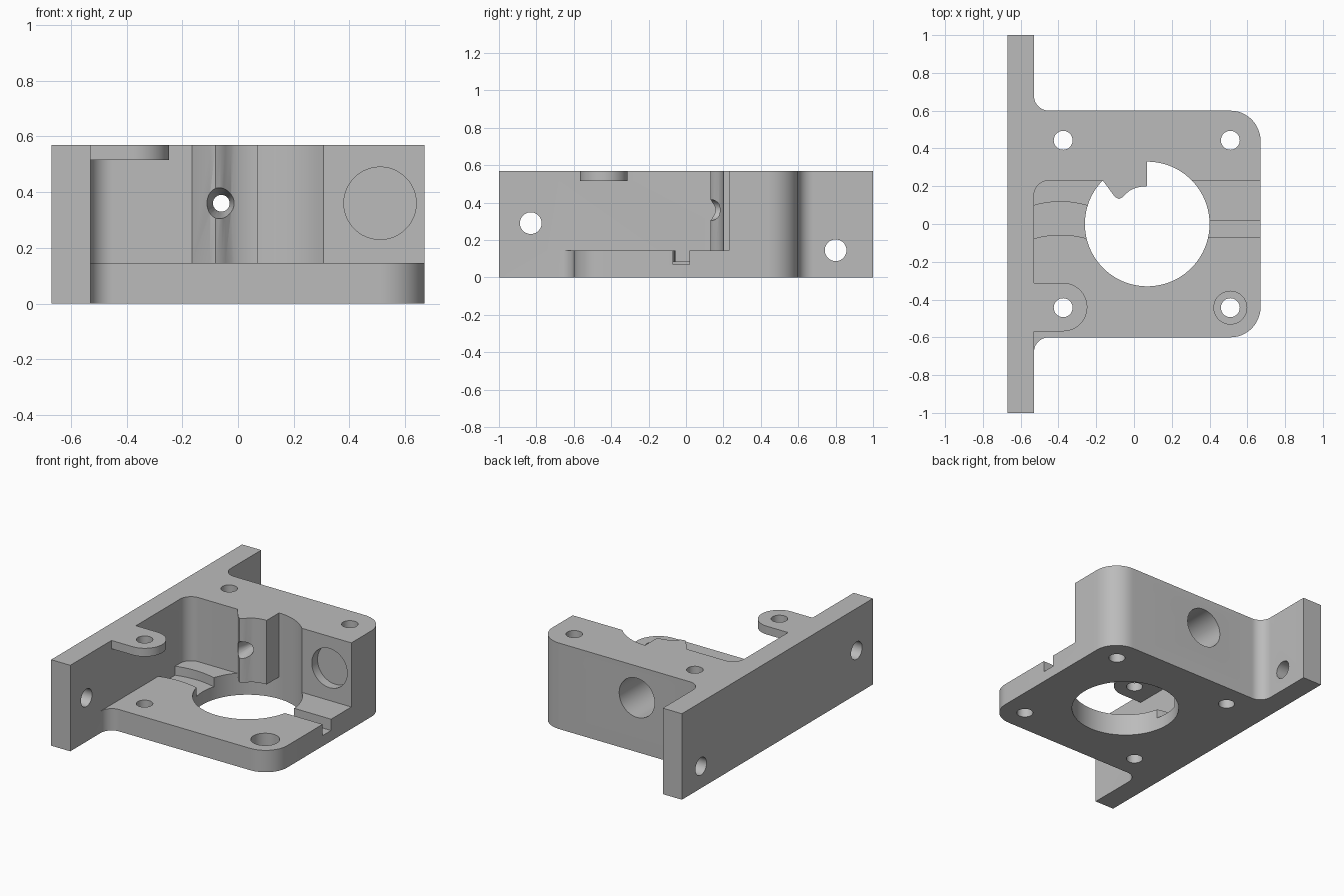
import bpy, bmesh
from math import radians, cos, sin, sqrt
from mathutils import Matrix, Vector

cube = bpy.data.objects.get("Cube")
if cube:
    bpy.data.objects.remove(cube, do_unlink=True)

PLATE_BACK, PLATE_FACE, SIDE = -0.67, -0.53, 0.67
HALF, TOP, FLOOR, WALL = 0.6, 0.57, 0.145, 0.23
FILLET, CORNER = 0.08, 0.16
BORE_X, BORE_R = 0.07, 0.33

grey = bpy.data.materials.new("plain grey")
grey.use_nodes = True
colour = (0.5, 0.5, 0.5, 1)
grey.diffuse_color = colour
grey.node_tree.nodes["Principled BSDF"].inputs["Base Color"].default_value = colour


def arc(cx, cy, r, a0, a1, n=12):
    angles = [radians(a0 + (a1 - a0) * i / n) for i in range(n + 1)]
    return [(cx + r * cos(a), cy + r * sin(a)) for a in angles]


def finish(name, bm):
    bmesh.ops.recalc_face_normals(bm, faces=bm.faces)
    mesh = bpy.data.meshes.new(name)
    bm.to_mesh(mesh)
    bm.free()
    mesh.materials.append(grey)
    obj = bpy.data.objects.new(name, mesh)
    bpy.context.collection.objects.link(obj)
    return obj


def prism(name, outline, z0, z1):
    bm = bmesh.new()
    face = bm.faces.new([bm.verts.new((x, y, z0)) for x, y in outline])
    new = bmesh.ops.extrude_face_region(bm, geom=[face])["geom"]
    verts = [v for v in new if isinstance(v, bmesh.types.BMVert)]
    bmesh.ops.translate(bm, verts=verts, vec=(0, 0, z1 - z0))
    return finish(name, bm)


def rod(name, axis, start, length, r1, r2=None, segments=48):
    turn = {"X": Matrix.Rotation(radians(90), 4, "Y"),
            "Y": Matrix.Rotation(radians(-90), 4, "X"),
            "Z": Matrix.Identity(4)}[axis]
    bm = bmesh.new()
    bmesh.ops.create_cone(
        bm, cap_ends=True, segments=segments, radius1=r1,
        radius2=r1 if r2 is None else r2, depth=length,
        matrix=Matrix.Translation(Vector(start)) @ turn
        @ Matrix.Translation((0, 0, length / 2)))
    return finish(name, bm)


def combine(target, tool, operation="DIFFERENCE"):
    mod = target.modifiers.new("boolean", "BOOLEAN")
    mod.operation, mod.solver, mod.object = operation, "EXACT", tool
    bpy.context.view_layer.objects.active = target
    bpy.ops.object.modifier_apply(modifier=mod.name)
    bpy.data.objects.remove(tool, do_unlink=True)


# Full-height outline: mounting plate plus rounded body with root fillets
inner = SIDE - CORNER
edge = HALF - CORNER
root_x, root_y = PLATE_FACE + FILLET, HALF + FILLET
outline = ([(PLATE_BACK, -1), (PLATE_FACE, -1)]
           + arc(root_x, -root_y, FILLET, 180, 90)
           + arc(inner, -edge, CORNER, -90, 0)
           + arc(inner, edge, CORNER, 0, 90)
           + arc(root_x, root_y, FILLET, 270, 180)
           + [(PLATE_FACE, 1), (PLATE_BACK, 1)])
bracket = prism("mounting_bracket", outline, 0, TOP)

# Open front pocket, leaving the rear block and its pointed rib
pocket = ([(PLATE_FACE, -0.75), (0.8, -0.75), (0.8, WALL),
           (BORE_X + sqrt(BORE_R ** 2 - WALL ** 2), WALL)]
          + arc(BORE_X, 0, BORE_R, 45, 90)
          + arc(BORE_X, 0, 0.2, 90, 118, 8)
          + [(-0.045, 0.157), (-0.06, 0.142), (-0.08, 0.132), (-0.10, 0.142),
             (-0.165, WALL)]
          + arc(root_x, WALL - FILLET, FILLET, 90, 180))
combine(bracket, prism("pocket_cutter", pocket, FLOOR, 0.8))

# Central bore through the base only
combine(bracket, rod("bore_cutter", "Z", (BORE_X, 0, -0.2), FLOOR + 0.2, BORE_R, segments=96))

# Curved groove beside the plate and straight slot on the open side
groove = (arc(-0.39, -0.382, 0.5, 106.3, 66, 16)
          + arc(-0.39, -0.557, 0.5, 66, 106.3, 16))
combine(bracket, prism("groove_cutter", groove, 0.085, 0.3))
slot = [(0.3, -0.07), (0.8, -0.07), (0.8, 0.018), (0.3, 0.018)]
combine(bracket, prism("slot_cutter", slot, 0.07, 0.3))

# Upper screw lug
lug_x, lug_y, lug_r = -0.375, -0.44, 0.128
lug = (arc(lug_x, lug_y, lug_r, -90, 90, 24)
       + [(-0.6, lug_y + lug_r), (-0.6, lug_y - lug_r)])
combine(bracket, prism("screw_lug", lug, 0.515, TOP), "UNION")

# Four vertical screw holes, one counterbored
for x in (lug_x, 0.51):
    for y in (-0.443, 0.443):
        combine(bracket, rod("screw_cutter", "Z", (x, y, -0.2), 1, 0.05))
combine(bracket, rod("counterbore_cutter", "Z", (0.51, -0.443, 0.065), 0.3, 0.087))

# Plate mounting holes
for y, z in ((-0.83, 0.29), (0.8, 0.145)):
    combine(bracket, rod("plate_hole_cutter", "X", (-0.8, y, z), 0.4, 0.058))

# Round recess in the block face, rear socket and tapered hole through the rib
combine(bracket, rod("recess_cutter", "Y", (0.51, 0.1, 0.36), 0.19, 0.13))
combine(bracket, rod("socket_cutter", "Y", (-0.06, 0.29, 0.36), 0.5, 0.13))
combine(bracket, rod("taper_cutter", "Y", (-0.06, 0.1, 0.36), 0.15, 0.065, 0.03))
combine(bracket, rod("through_cutter", "Y", (-0.06, 0.2, 0.36), 0.15, 0.03))

# Smooth curved walls, sharp edges kept
bpy.ops.object.select_all(action="DESELECT")
bracket.select_set(True)
bpy.context.view_layer.objects.active = bracket
bpy.ops.object.shade_smooth_by_angle(angle=radians(30))
